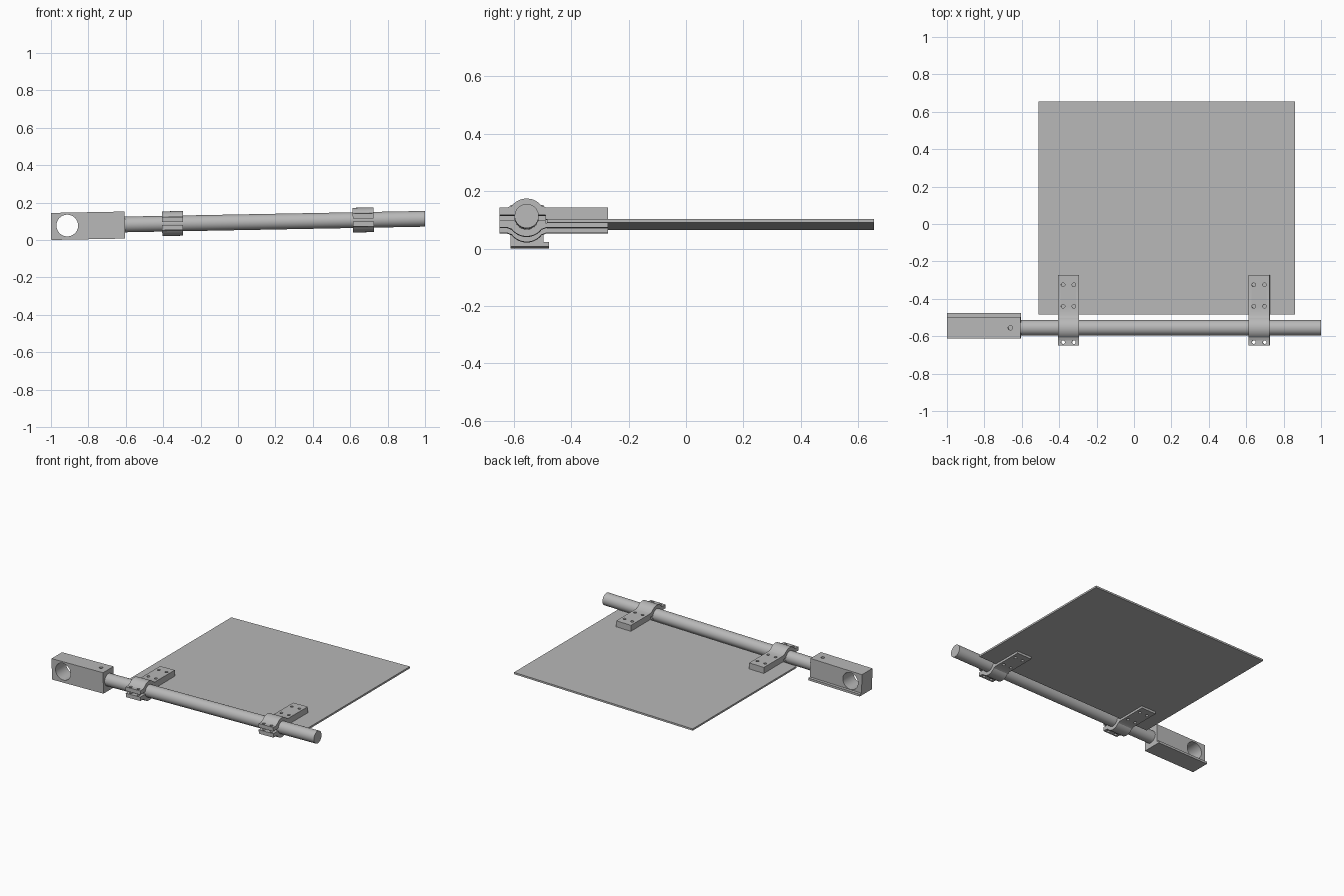
import bpy, bmesh, math
from mathutils import Matrix, Vector

cube = bpy.data.objects.get("Cube")
if cube:
    bpy.data.objects.remove(cube, do_unlink=True)

AXIS_Y = -0.555          # rod axis, used as local y = 0 and z = 0
TILT = Matrix.Translation((0, AXIS_Y, 0.0945)) @ Matrix.Rotation(-0.0188, 4, 'Y')
ROD_R, STRAP_R = 0.042, 0.066

grey = bpy.data.materials.new("metal grey")
grey.use_nodes = True
colour = (0.48, 0.48, 0.48, 1)
grey.diffuse_color = colour
grey.node_tree.nodes["Principled BSDF"].inputs["Base Color"].default_value = colour


def make(name, bm):
    bmesh.ops.recalc_face_normals(bm, faces=bm.faces)
    mesh = bpy.data.meshes.new(name)
    bm.to_mesh(mesh)
    bm.free()
    mesh.materials.append(grey)
    obj = bpy.data.objects.new(name, mesh)
    bpy.context.collection.objects.link(obj)
    return obj


def extrude(name, profile, x0, x1):
    """Sweep a (y, z) outline from x0 to x1."""
    bm = bmesh.new()
    face = bm.faces.new([bm.verts.new((x0, y, z)) for y, z in profile])
    side = bmesh.ops.extrude_face_region(bm, geom=[face])
    verts = [v for v in side["geom"] if isinstance(v, bmesh.types.BMVert)]
    bmesh.ops.translate(bm, verts=verts, vec=(x1 - x0, 0, 0))
    return make(name, bm)


def cylinder(name, centre, radius, length, axis, segments=32):
    bm = bmesh.new()
    turn = Vector((0, 0, 1)).rotation_difference(Vector(axis)).to_matrix().to_4x4()
    bmesh.ops.create_cone(bm, cap_ends=True, segments=segments, radius1=radius,
                          radius2=radius, depth=length,
                          matrix=Matrix.Translation(centre) @ turn)
    return make(name, bm)


def drill(obj, cutters):
    for cutter in cutters:
        cutter.hide_render = True
        mod = obj.modifiers.new("hole", 'BOOLEAN')
        mod.operation, mod.solver, mod.object = 'DIFFERENCE', 'EXACT', cutter
        bpy.context.view_layer.objects.active = obj
        bpy.ops.object.modifier_apply(modifier=mod.name)


def arc(radius, start, end, steps):
    angles = [math.radians(start + (end - start) * i / steps) for i in range(steps + 1)]
    return [(radius * math.cos(a), radius * math.sin(a)) for a in angles]


def strap_profile(pad_inner):
    """Half clamp: front ear, arch over the rod, rear pad with fillets."""
    ear, pad, top, split = -0.095, 0.283, 0.035, 0.008
    return ([(ear, split), (ear, top), (-0.067, top), (-0.060, 0.038)]
            + arc(STRAP_R, 142, 38, 20)
            + [(0.060, 0.038), (0.067, top), (pad, top), (pad, pad_inner),
               (0.066, pad_inner), (0.066, split)]
            + arc(ROD_R, 11, 169, 24))


parts = []

# Round rod
parts.append(cylinder("rod", (0.19, 0, 0), ROD_R, 1.62, (1, 0, 0), 48))

# Flat panel
parts.append(extrude("panel", [(0.07, -0.0195), (1.21, -0.0195),
                               (1.21, -0.007), (0.07, -0.007)], -0.51, 0.86))

# End block with a bottom lip, a cross bore and a set-screw hole
block = extrude("end_block", [(-0.057, -0.0755), (0.078, -0.0755), (0.078, -0.060),
                              (0.058, -0.060), (0.058, 0.069), (-0.057, 0.069)],
                -1.0, -0.605)
bores = [cylinder("bore_cutter", (-0.913, 0, 0), 0.058, 0.4, (0, 1, 0), 48),
         cylinder("screw_cutter", (-0.66, 0, 0.06), 0.012, 0.06, (0, 0, 1), 20)]
drill(block, bores)
parts.append(block)
helpers = bores

# Two clamps, each an upper and a lower strap with bolt holes
for side, x in (("right", -0.35), ("left", 0.67)):
    bolts = [cylinder("bolt_cutter", (x + dx, y, 0), 0.010, 0.3, (0, 0, 1), 16)
             for dx in (-0.029, 0.029) for y in (-0.077, 0.115, 0.230)]
    upper = strap_profile(-0.007)
    lower = [(y, -z) for y, z in strap_profile(0.0195)]
    for level, profile in (("upper", upper), ("lower", lower)):
        strap = extrude(f"{side}_clamp_{level}", profile, x - 0.056, x + 0.056)
        drill(strap, bolts)
        parts.append(strap)
    helpers += bolts

for helper in helpers:
    bpy.data.objects.remove(helper, do_unlink=True)

# Place the whole assembly and smooth the round surfaces
bpy.ops.object.select_all(action='DESELECT')
for part in parts:
    part.data.transform(TILT)
    part.select_set(True)
bpy.context.view_layer.objects.active = parts[0]
bpy.ops.object.shade_smooth_by_angle(angle=math.radians(30))
